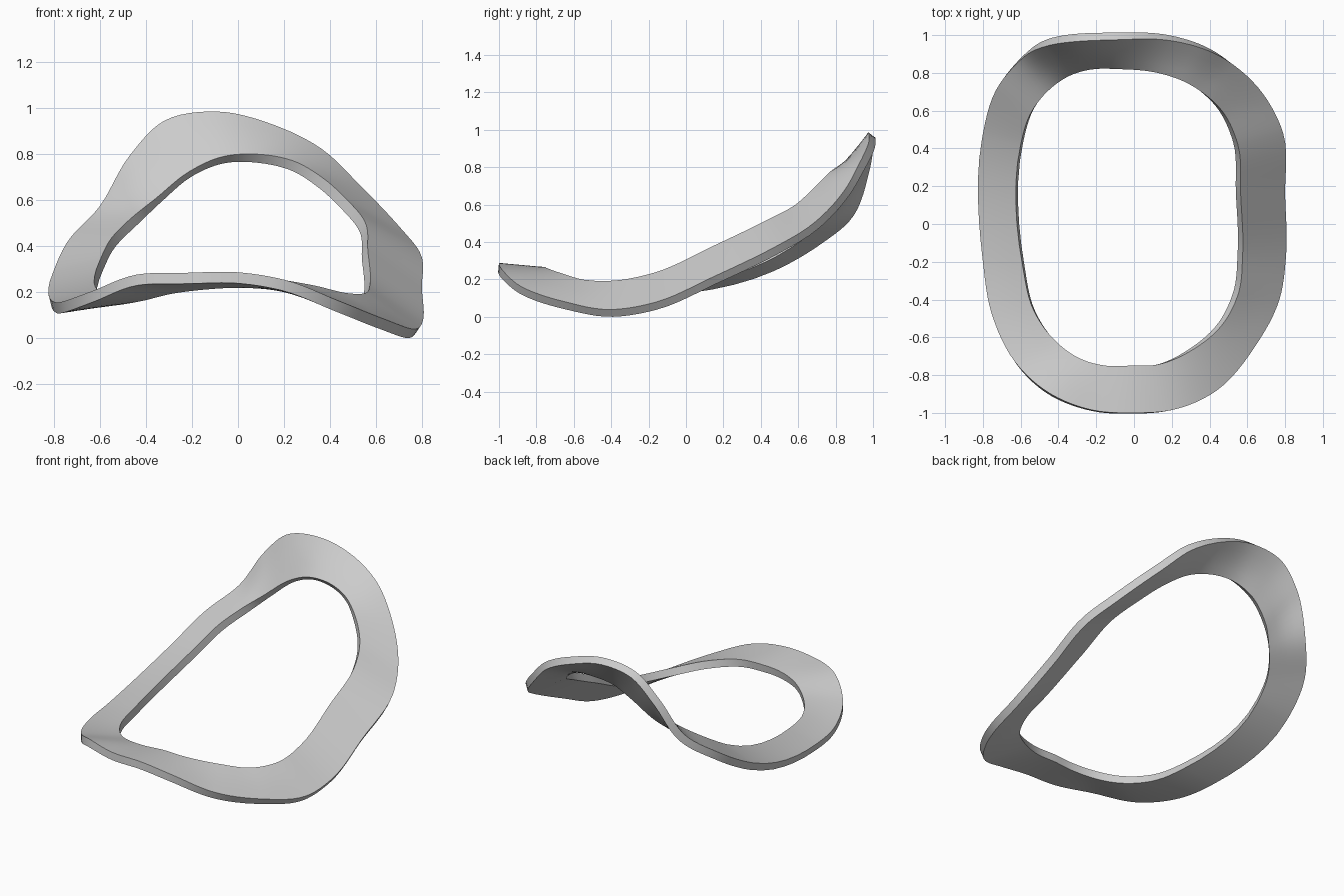
import bpy
import bmesh
from mathutils import Vector

THICKNESS = 0.048
STEPS = 6        # subdivisions between neighbouring stations
ACROSS = 4       # spans across the width of the band

if "Cube" in bpy.data.objects:
    bpy.data.objects.remove(bpy.data.objects["Cube"], do_unlink=True)

# Stations counter-clockwise from the front: outer edge point, inner edge point
STATIONS = [
    ((0, -1, .29), (-.02, -.75, .27)),
    ((.2, -.985, .258), (.12, -.745, .265)),
    ((.44, -.88, .165), (.32, -.66, .235)),
    ((.64, -.65, .085), (.47, -.53, .2)),
    ((.77, -.4, .043), (.555, -.36, .2)),
    ((.805, -.17, .08), (.575, -.17, .24)),
    ((.8, .15, .22), (.565, .15, .385)),
    ((.79, .48, .38), (.55, .42, .515)),
    ((.71, .65, .48), (.48, .58, .6)),
    ((.53, .84, .67), (.37, .69, .7)),
    ((.36, .93, .83), (.24, .765, .775)),
    ((.16, .975, .93), (.1, .805, .803)),
    ((-.1, .975, .99), (-.08, .82, .79)),
    ((-.32, .965, .95), (-.21, .82, .73)),
    ((-.47, .94, .8), (-.36, .775, .61)),
    ((-.6, .87, .58), (-.46, .7, .53)),
    ((-.73, .71, .44), (-.55, .58, .44)),
    ((-.805, .45, .29), (-.6, .42, .345)),
    ((-.8, -.2, .16), (-.59, -.22, .2)),
    ((-.755, -.47, .165), (-.53, -.46, .195)),
    ((-.63, -.73, .21), (-.41, -.625, .215)),
    ((-.44, -.9, .28), (-.28, -.715, .245)),
    ((-.22, -.985, .288), (-.15, -.75, .262)),
]


def smooth_loop(points):
    """Closed spline through the points, with tangents scaled by spacing."""
    pts = [Vector(p) for p in points]
    n = len(pts)
    gaps = [(pts[(i + 1) % n] - pts[i]).length for i in range(n)]
    tangents = []
    for i in range(n):
        before, after = gaps[i - 1], gaps[i]
        slope_in = (pts[i] - pts[i - 1]) / before
        slope_out = (pts[(i + 1) % n] - pts[i]) / after
        tangents.append((slope_in * after + slope_out * before) / (before + after))
    loop = []
    for i in range(n):
        a, b = pts[i], pts[(i + 1) % n]
        ta, tb = tangents[i] * gaps[i], tangents[(i + 1) % n] * gaps[i]
        for s in range(STEPS):
            t = s / STEPS
            h = t * t * (3 - 2 * t)
            loop.append(a.lerp(b, h) + ta * (t * (1 - t) ** 2) - tb * (t * t * (1 - t)))
    return loop


# Twisted band: each section is a thin slab hanging below the top surface
outer = smooth_loop([s[0] for s in STATIONS])
inner = smooth_loop([s[1] for s in STATIONS])
count = len(outer)
bm = bmesh.new()
sections = []
for i in range(count):
    j = (i + 1) % count
    along = (outer[j] - outer[i - 1]) + (inner[j] - inner[i - 1])
    down = (inner[i] - outer[i]).cross(along).normalized()
    if down.z > 0:
        down.negate()
    top = [outer[i].lerp(inner[i], k / ACROSS) for k in range(ACROSS + 1)]
    bottom = [p + down * THICKNESS for p in reversed(top)]
    sections.append([bm.verts.new(p) for p in top + bottom])

for i, section in enumerate(sections):
    following = sections[(i + 1) % count]
    size = len(section)
    for k in range(size):
        m = (k + 1) % size
        bm.faces.new((section[k], section[m], following[m], following[k]))
bmesh.ops.recalc_face_normals(bm, faces=bm.faces)

# Stand the band on the ground
lowest = min(v.co.z for v in bm.verts)
bmesh.ops.translate(bm, verts=bm.verts, vec=(0, 0, -lowest))

mesh = bpy.data.meshes.new("twisted_ring_band")
bm.to_mesh(mesh)
bm.free()
ring = bpy.data.objects.new("twisted_ring_band", mesh)
bpy.context.collection.objects.link(ring)

# Single plain grey
grey = bpy.data.materials.new("plain_grey")
grey.use_nodes = True
colour = (.6, .6, .6, 1)
grey.diffuse_color = colour
grey.node_tree.nodes["Principled BSDF"].inputs["Base Color"].default_value = colour
mesh.materials.append(grey)

# Smooth surfaces with crisp rims
bpy.ops.object.select_all(action="DESELECT")
ring.select_set(True)
bpy.context.view_layer.objects.active = ring
bpy.ops.object.shade_smooth_by_angle(angle=.7)
